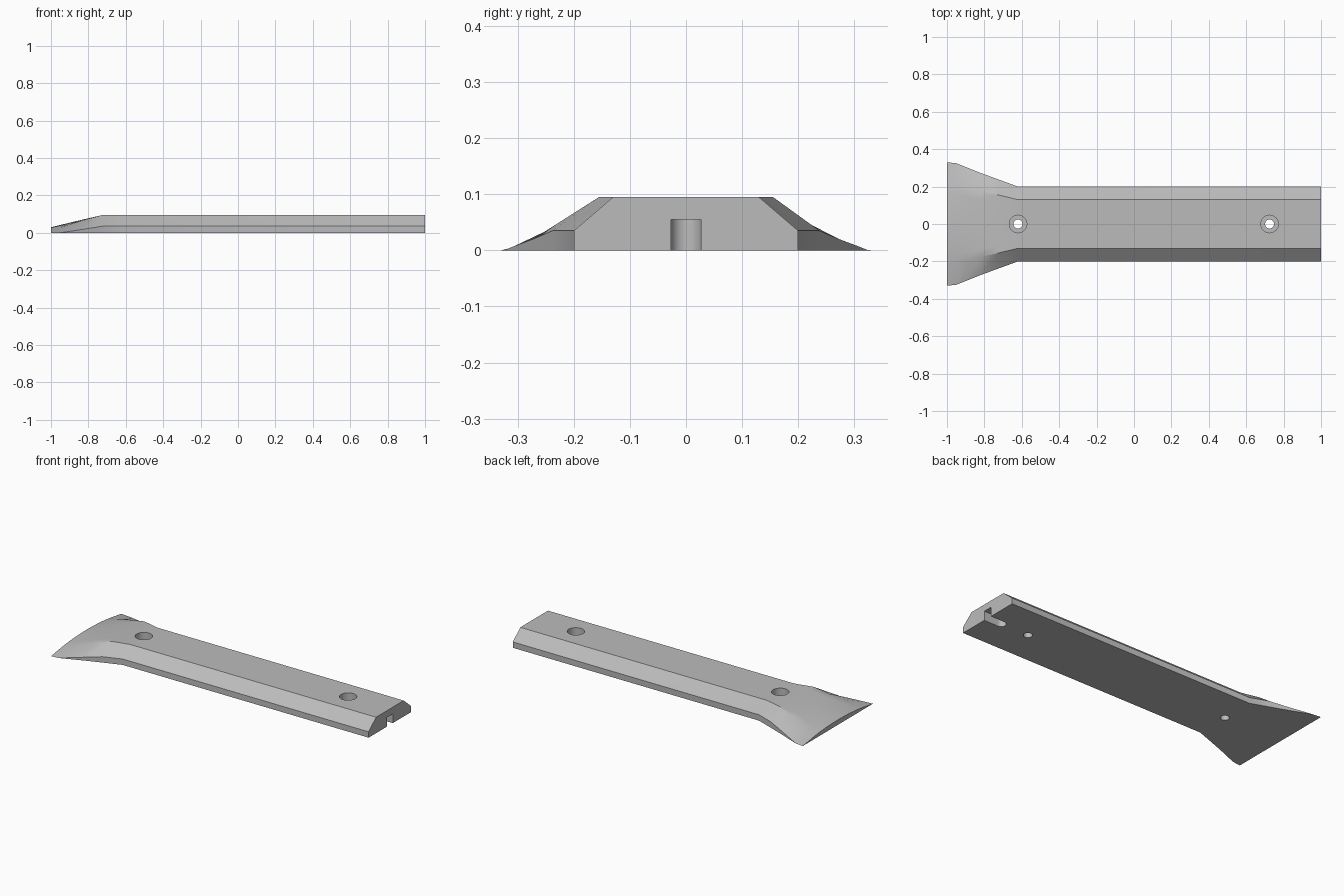
import bpy, bmesh, math

if "Cube" in bpy.data.objects:
    bpy.data.objects.remove(bpy.data.objects["Cube"])

grey = bpy.data.materials.new("plain grey")
grey.diffuse_color = (0.5, 0.5, 0.5, 1)
grey.use_nodes = True
grey.node_tree.nodes["Principled BSDF"].inputs["Base Color"].default_value = grey.diffuse_color


def make_object(name, bm):
    bmesh.ops.remove_doubles(bm, verts=bm.verts[:], dist=1e-5)
    bmesh.ops.recalc_face_normals(bm, faces=bm.faces[:])
    mesh = bpy.data.meshes.new(name)
    bm.to_mesh(mesh)
    bm.free()
    mesh.materials.append(grey)
    ob = bpy.data.objects.new(name, mesh)
    bpy.context.collection.objects.link(ob)
    return ob


# Cross-sections: x, base half-width, side height, shoulder half-width, shoulder z, centre z
sections = [
    (1.0, 0.20, 0.035, 0.13, 0.095, 0.095),
    (-0.62, 0.20, 0.035, 0.13, 0.095, 0.095),
    (-0.725, 0.238, 0.035, 0.155, 0.095, 0.095),
    (-0.82, 0.273, 0.020, 0.175, 0.070, 0.073),
    (-0.90, 0.305, 0.008, 0.20, 0.045, 0.054),
    (-0.95, 0.325, 0.0, 0.21, 0.028, 0.042),
    (-1.0, 0.33, 0.0, 0.21, 0.018, 0.03),
]
STEPS = 8


def section_points(x, w, side, t, zt, zc):
    pts = [(x, -w, 0), (x, w, 0), (x, w, side)]
    for i in range(STEPS + 1):
        u = 1 - 2 * i / STEPS
        pts.append((x, t * u, zc + (zt - zc) * u * u))
    return pts + [(x, -w, side)]


# Chamfered bar lofted into the flared, tapering tip
bm = bmesh.new()
rings = [[bm.verts.new(p) for p in section_points(*s)] for s in sections]
n = len(rings[0])
for a, b in zip(rings, rings[1:]):
    for i in range(n):
        j = (i + 1) % n
        bm.faces.new((a[i], a[j], b[j], b[i]))
bm.faces.new(rings[0])
bm.faces.new(rings[-1])
bar = make_object("flared_bar", bm)


def prism(name, outline, z0, z1):
    bm = bmesh.new()
    low = [bm.verts.new((x, y, z0)) for x, y in outline]
    high = [bm.verts.new((x, y, z1)) for x, y in outline]
    bm.faces.new(low)
    bm.faces.new(high)
    for i in range(len(low)):
        j = (i + 1) % len(low)
        bm.faces.new((low[i], low[j], high[j], high[i]))
    return make_object(name, bm)


def arc(cx, r, start, end, count):
    return [(cx + r * math.cos(start + (end - start) * i / count),
             r * math.sin(start + (end - start) * i / count)) for i in range(count + 1)]


# Stepped screw holes and the round-ended slot under the square end
cutters = []
for x in (-0.62, 0.725):
    cutters.append(prism("screw_hole_cutter", arc(x, 0.024, 0, math.tau, 32)[:-1], -0.1, 0.2))
    cutters.append(prism("counterbore_cutter", arc(x, 0.047, 0, math.tau, 32)[:-1], 0.04, 0.2))
slot = [(1.1, 0.027)] + arc(0.907, 0.027, math.pi / 2, 1.5 * math.pi, 16) + [(1.1, -0.027)]
cutters.append(prism("end_slot_cutter", slot, -0.1, 0.055))

bpy.context.view_layer.objects.active = bar
for c in cutters:
    mod = bar.modifiers.new("cut", 'BOOLEAN')
    mod.operation = 'DIFFERENCE'
    mod.solver = 'EXACT'
    mod.object = c
    bpy.ops.object.modifier_apply(modifier=mod.name)
for c in cutters:
    bpy.data.objects.remove(c)

# Smooth shading with crisp chamfers
bpy.ops.object.select_all(action='DESELECT')
bar.select_set(True)
bpy.ops.object.shade_smooth_by_angle(angle=math.radians(25))
